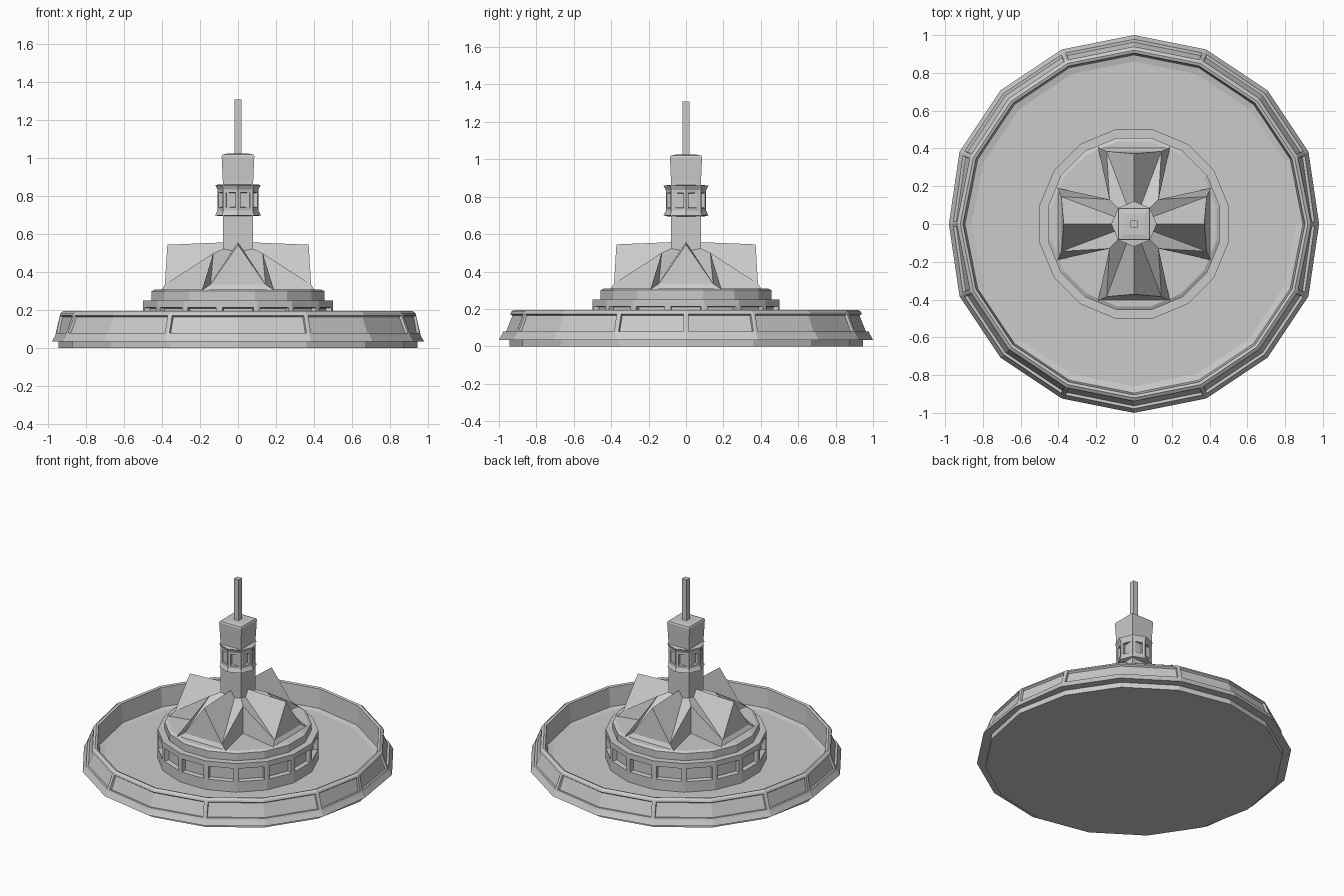
import bpy, bmesh
from math import sin, cos, pi

if "Cube" in bpy.data.objects:
    bpy.data.objects.remove(bpy.data.objects["Cube"])


def finish(bm, name):
    bmesh.ops.recalc_face_normals(bm, faces=bm.faces)
    me = bpy.data.meshes.new(name)
    bm.to_mesh(me)
    bm.free()
    ob = bpy.data.objects.new(name, me)
    bpy.context.collection.objects.link(ob)
    return ob


def lathe(profile, n, turn=0.0):
    """Faceted turned solid; returns the mesh and its bands of faces."""
    bm = bmesh.new()
    rings = [[bm.verts.new((r * cos(turn + 2 * pi * i / n),
                            r * sin(turn + 2 * pi * i / n), z))
              for i in range(n)] for r, z in profile]
    bands = [[bm.faces.new((a[i], a[(i + 1) % n], b[(i + 1) % n], b[i]))
              for i in range(n)] for a, b in zip(rings, rings[1:])]
    bm.faces.new(rings[0][::-1])
    bm.faces.new(rings[-1])
    bm.normal_update()
    return bm, bands


def recess(bm, faces, border, depth):
    bmesh.ops.inset_region(bm, faces=faces, thickness=border, use_even_offset=True)
    bm.normal_update()
    r = bmesh.ops.inset_region(bm, faces=faces, thickness=0.004, depth=-depth,
                               use_even_offset=True)
    bm.normal_update()
    return r


# Sixteen-sided basin with raised rim
bm, bands = lathe([(.945, 0), (.945, .035), (1, .035), (.982, .067), (.935, .185),
                   (.92, .195), (.905, .19), (.895, .058), (.86, .05)], 16)
panels = bands[3]
for k in range(8):
    a, b = panels[(2 * k - 1) % 16], panels[2 * k]
    # panels span two sides, except at the left and right where an extra rib sits
    for group in ([[a], [b]] if k in (0, 4) else [[a, b]]):
        recess(bm, group, .013, .014)
for v in bm.verts:
    if abs(v.co.x) > .95:
        v.co.x *= .98
finish(bm, "basin")

# Drum with a window on each side, and stepped top
bm, bands = lathe([(.51, .045), (.51, .105), (.51, .232), (.51, .25), (.465, .25),
                   (.465, .30), (.445, .31)], 16, pi / 16)
for f in bands[1]:
    recess(bm, [f], .018, .03)
finish(bm, "drum")

# Four gabled wings forming a cross roof
bm = bmesh.new()
for q in range(4):
    c, s = round(cos(q * pi / 2)), round(sin(q * pi / 2))

    def P(x, y, z):
        return bm.verts.new((x * c - y * s, x * s + y * c, z))

    r0, r1 = P(0, 0, .56), P(0, -.372, .545)
    ends = []
    for m in (-1, 1):
        e0, e1 = P(m * .13, -.13, .5), P(m * .145, -.385, .335)
        f0, f1 = P(m * .13, -.13, .30), P(m * .19, -.405, .305)
        bm.faces.new((r0, e0, e1))
        bm.faces.new((r0, e1, r1))
        bm.faces.new((e0, f0, f1, e1))
        ends.append((e1, f1))
    (ea, fa), (eb, fb) = ends
    bm.faces.new((r1, ea, eb))
    bm.faces.new((ea, fa, fb, eb))
bmesh.ops.remove_doubles(bm, verts=bm.verts, dist=.001)
finish(bm, "cross_roof")

# Square tower, slightly flared at the top
k = 2 ** .5
bm, _ = lathe([(.08 * k, .48), (.08 * k, .88), (.086 * k, 1.01), (.082 * k, 1.02),
               (.055 * k, 1.025)], 4, pi / 4)
finish(bm, "tower")

# Eight-sided lantern gallery with openings
bm, bands = lathe([(.10, .695), (.12, .70), (.108, .725), (.108, .835), (.12, .86),
                   (.09, .862)], 8)
for f in bands[2]:
    recess(bm, [f], .015, .022)
finish(bm, "lantern_gallery")

# Mast
bm, _ = lathe([(.018 * k, 1.0), (.018 * k, 1.31)], 4, pi / 4)
finish(bm, "mast")
